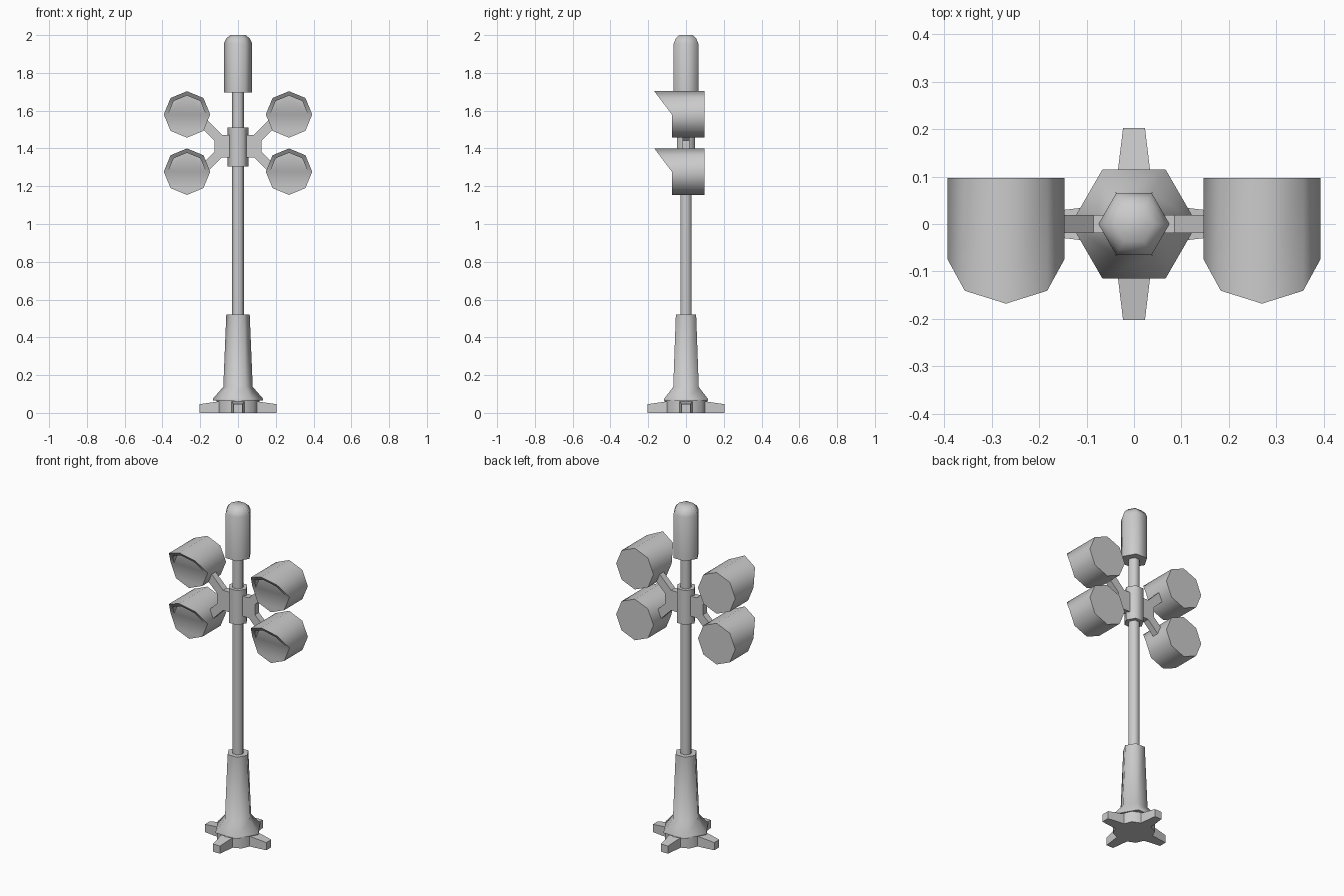
import bpy, bmesh, math

old = bpy.data.objects.get("Cube")
if old:
    bpy.data.objects.remove(old, do_unlink=True)

GREY = (0.6, 0.6, 0.6, 1)
metal = bpy.data.materials.new("grey metal")
metal.use_nodes = True
metal.diffuse_color = GREY
metal.node_tree.nodes["Principled BSDF"].inputs["Base Color"].default_value = GREY


def finish(name, bm, smooth=None):
    bmesh.ops.remove_doubles(bm, verts=bm.verts, dist=0.0001)
    bmesh.ops.recalc_face_normals(bm, faces=bm.faces)
    mesh = bpy.data.meshes.new(name)
    bm.to_mesh(mesh)
    bm.free()
    mesh.materials.append(metal)
    ob = bpy.data.objects.new(name, mesh)
    bpy.context.collection.objects.link(ob)
    if smooth:
        bpy.ops.object.select_all(action='DESELECT')
        ob.select_set(True)
        bpy.context.view_layer.objects.active = ob
        bpy.ops.object.shade_smooth_by_angle(angle=math.radians(smooth))
    return ob


def lathe(name, profile, sides=6):
    """Closed prism-like solid through (radius, height) rings."""
    bm = bmesh.new()
    rings = []
    for r, z in profile:
        turns = [2 * math.pi * i / sides for i in range(sides)]
        rings.append([bm.verts.new((r * math.cos(a), r * math.sin(a), z)) for a in turns])
    for low, high in zip(rings, rings[1:]):
        for i in range(sides):
            j = (i + 1) % sides
            bm.faces.new((low[i], low[j], high[j], high[i]))
    bm.faces.new(rings[0])
    bm.faces.new(rings[-1])
    return finish(name, bm, 65)


# Post, from the ground up
lathe("base_plinth", [(0.115, 0), (0.115, 0.075)], 8)
lathe("base_column", [(0.133, 0.065), (0.133, 0.075), (0.078, 0.138), (0.062, 0.52)])
lathe("pole", [(0.033, 0.5), (0.033, 1.72)])
lathe("collar", [(0.055, 1.305), (0.055, 1.51)])
lathe("top_cap", [(0.075, 1.695), (0.075, 1.955), (0.064, 1.98), (0.042, 2.0)])

# Four tapered feet
for i, side in enumerate(("left", "back", "right", "front")):
    bm = bmesh.new()
    ends = []
    for x, w, h in ((0.08, 0.038, 0.064), (0.203, 0.023, 0.046)):
        ends.append([bm.verts.new(p) for p in ((x, -w, 0), (x, w, 0), (x, w, h), (x, -w, h))])
    for k in range(4):
        m = (k + 1) % 4
        bm.faces.new((ends[0][k], ends[0][m], ends[1][m], ends[1][k]))
    for end in ends:
        bm.faces.new(end)
    foot = finish(side + "_foot", bm)
    foot.rotation_euler.z = i * math.pi / 2

# Forked brackets, cut from flat plate
MID = 1.412
half = [(0.04, 0.06), (0.085, 0.06), (0.2, 0.175), (0.245, 0.147), (0.125, 0.03)]
outline = half + [(x, -z) for x, z in reversed(half)]
for side, s in (("left", 1), ("right", -1)):
    bm = bmesh.new()
    plate = bm.faces.new([bm.verts.new((s * x, -0.019, MID + z)) for x, z in outline])
    out = bmesh.ops.extrude_face_region(bm, geom=[plate])
    moved = [v for v in out["geom"] if isinstance(v, bmesh.types.BMVert)]
    bmesh.ops.translate(bm, verts=moved, vec=(0, 0.038, 0))
    finish(side + "_bracket", bm)

# Floodlights: octagonal housing with a sloping hood over the upper half
R, INNER, BACK, LENS = 0.123, 0.1, 0.097, -0.075


def floodlight(name, cx, cz):
    bm = bmesh.new()

    def ring(radius, depth, count):
        pts = []
        for i in range(count):
            a = i * math.pi / 4
            x, z = radius * math.cos(a), radius * math.sin(a)
            y = LENS - max(z, 0) * 0.756 if depth is None else depth
            pts.append(bm.verts.new((cx + x, y, cz + z)))
        return pts

    rear, rim = ring(R, BACK, 8), ring(R, None, 8)
    lip, root = ring(INNER, None, 5), ring(INNER, LENS, 5)
    for i in range(8):
        j = (i + 1) % 8
        bm.faces.new((rear[i], rear[j], rim[j], rim[i]))
    for i in range(4):
        bm.faces.new((rim[i], rim[i + 1], lip[i + 1], lip[i]))
        bm.faces.new((lip[i], lip[i + 1], root[i + 1], root[i]))
    bm.faces.new(rear)
    bm.faces.new(root + rim[4:] + rim[:1])
    finish(name, bm, 50)


for side, x in (("left", 0.27), ("right", -0.27)):
    for level, z in (("upper", 1.58), ("lower", 1.277)):
        floodlight(f"{level}_{side}_floodlight", x, z)
